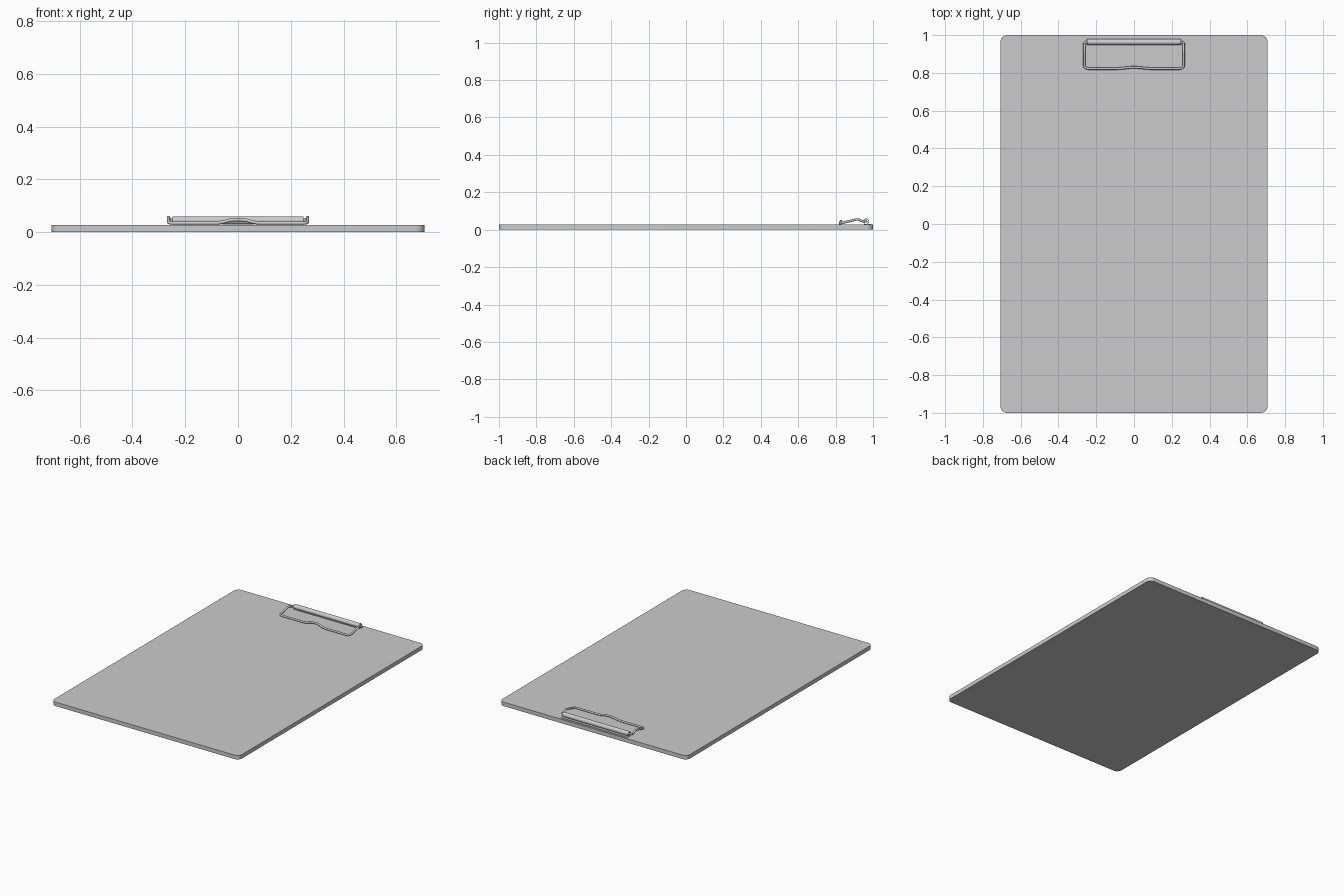
import bpy, bmesh
from math import sin, cos, pi, radians
from mathutils import Vector

if "Cube" in bpy.data.objects:
    bpy.data.objects.remove(bpy.data.objects["Cube"])

TOP = 0.027  # top face of the board


def finish(name, bm):
    bmesh.ops.recalc_face_normals(bm, faces=bm.faces)
    me = bpy.data.meshes.new(name)
    bm.to_mesh(me)
    bm.free()
    ob = bpy.data.objects.new(name, me)
    bpy.context.collection.objects.link(ob)
    bpy.ops.object.select_all(action='DESELECT')
    bpy.context.view_layer.objects.active = ob
    ob.select_set(True)
    bpy.ops.object.shade_smooth_by_angle(angle=radians(35))
    return ob


def prism(name, outline, offset):
    bm = bmesh.new()
    face = bm.faces.new([bm.verts.new(p) for p in outline])
    ext = bmesh.ops.extrude_face_region(bm, geom=[face])
    verts = [v for v in ext['geom'] if isinstance(v, bmesh.types.BMVert)]
    bmesh.ops.translate(bm, verts=verts, vec=offset)
    return finish(name, bm)


def rounded_loop(points, steps=6):
    # points are (x, y, z, bend size); each corner becomes a smooth bend
    out, n = [], len(points)
    for i, p in enumerate(points):
        c = Vector(p[:3])
        a = (Vector(points[i - 1][:3]) - c).normalized() * p[3] + c
        b = (Vector(points[(i + 1) % n][:3]) - c).normalized() * p[3] + c
        for s in range(steps + 1):
            t = s / steps
            out.append(a * (1 - t) ** 2 + c * 2 * t * (1 - t) + b * t * t)
    return out


# Board with rounded corners
W, H, R = 0.707, 1.0, 0.035
outline = []
for k, (sx, sy) in enumerate([(1, 1), (-1, 1), (-1, -1), (1, -1)]):
    for s in range(9):
        a = (k + s / 8) * pi / 2
        outline.append((sx * (W - R) + R * cos(a), sy * (H - R) + R * sin(a), 0))
prism("board", outline, (0, 0, TOP))

# Bent wire lever: right half mirrored into a closed loop
half = [
    (0.025, 0.829, 0.047, 0.02),
    (0.070, 0.823, 0.034, 0.02),
    (0.263, 0.823, 0.034, 0.022),
    (0.263, 0.920, 0.057, 0.014),
    (0.263, 0.945, 0.044, 0.010),
    (0.263, 0.963, 0.044, 0.014),
]
path = rounded_loop(half + [(-x, y, z, r) for x, y, z, r in reversed(half)])
cu = bpy.data.curves.new("wire_path", 'CURVE')
cu.dimensions = '3D'
cu.bevel_depth = 0.0065
cu.bevel_resolution = 3
sp = cu.splines.new('POLY')
sp.points.add(len(path) - 1)
for q, p in zip(sp.points, path):
    q.co = (*p, 1)
sp.use_cyclic_u = True
sp.use_smooth = True
wire = bpy.data.objects.new("wire_lever", cu)
bpy.context.collection.objects.link(wire)

# Curled metal bracket that holds the wire, with a flange on the board
T, CY, CZ, CR = 0.0035, 0.963, 0.044, 0.0155
curl = [(radians(-70) + radians(305) * s / 20) for s in range(21)]
outer = [(CY + CR * cos(a), CZ + CR * sin(a)) for a in curl]
inner = [(CY + (CR - T) * cos(a), CZ + (CR - T) * sin(a)) for a in reversed(curl)]
prism("clip_bracket", [(-0.249, y, z) for y, z in outer + inner], (0.498, 0, 0))
flange = [(0.953, TOP), (0.988, TOP), (0.988, TOP + T), (0.953, TOP + T)]
prism("bracket_flange", [(-0.249, y, z) for y, z in flange], (0.498, 0, 0))
